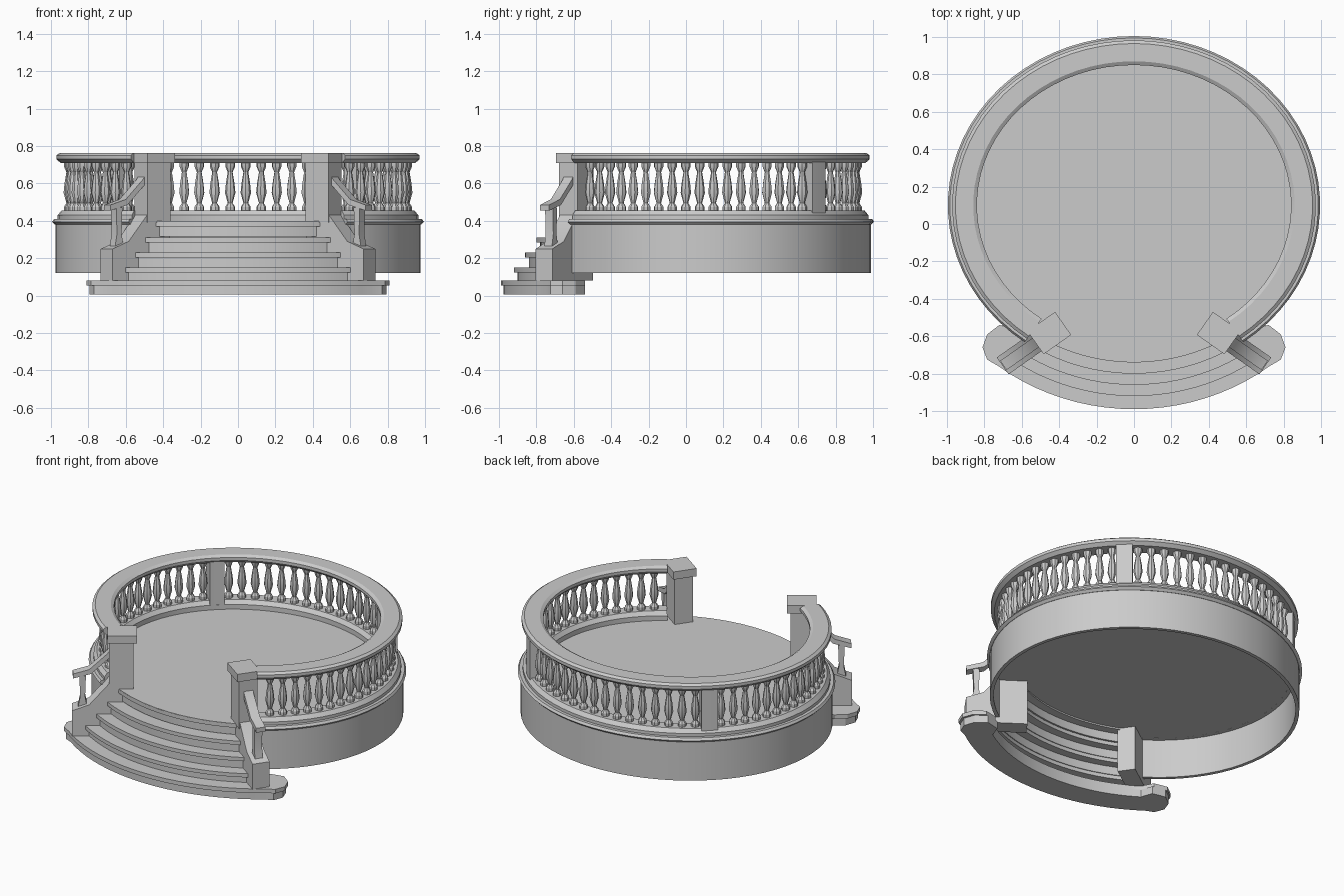
import bpy, bmesh, math
from math import sin, cos, radians, pi
from mathutils import Vector

if "Cube" in bpy.data.objects:
    bpy.data.objects.remove(bpy.data.objects["Cube"], do_unlink=True)

stone = bpy.data.materials.new("pale grey stone")
stone.use_nodes = True
GREY = (0.6, 0.6, 0.6, 1)
stone.diffuse_color = GREY
stone.node_tree.nodes["Principled BSDF"].inputs["Base Color"].default_value = GREY


def oval(r, a):
    """Plan point at radius r, angle a measured from the front."""
    return Vector((r * sin(a), 0.1 - (r - 0.09) * cos(a), 0))


def finish(name, bm):
    bmesh.ops.remove_doubles(bm, verts=bm.verts, dist=1e-5)
    bmesh.ops.recalc_face_normals(bm, faces=bm.faces)
    me = bpy.data.meshes.new(name)
    bm.to_mesh(me)
    bm.free()
    me.materials.append(stone)
    return place(name, me)


def place(name, me):
    ob = bpy.data.objects.new(name, me)
    bpy.context.collection.objects.link(ob)
    return ob


def sweep(name, profile, a0, a1, n=56):
    """Sweep an (r, z) outline along the oval, with closed ends."""
    bm = bmesh.new()
    rings = []
    for i in range(n + 1):
        a = a0 + (a1 - a0) * i / n
        rings.append([bm.verts.new(oval(r, a) + Vector((0, 0, z))) for r, z in profile])
    k = len(profile)
    for p, q in zip(rings, rings[1:]):
        for j in range(k):
            bm.faces.new((p[j], p[(j + 1) % k], q[(j + 1) % k], q[j]))
    bm.faces.new(rings[0])
    bm.faces.new(rings[-1])
    return finish(name, bm)


def prism(name, points, offset):
    """Extrude a flat outline by an offset vector."""
    bm = bmesh.new()
    face = bm.faces.new([bm.verts.new(p) for p in points])
    new = bmesh.ops.extrude_face_region(bm, geom=[face])["geom"]
    bmesh.ops.translate(bm, vec=offset, verts=[g for g in new if isinstance(g, bmesh.types.BMVert)])
    bmesh.ops.triangulate(bm, faces=[f for f in bm.faces if len(f.verts) > 4])
    return finish(name, bm)


def band(r0, r1, z0, z1):
    return [(r0, z0), (r1, z0), (r1, z1), (r0, z1)]


# Ring parts, open at the front
GAP = radians(36)
ring = (GAP, 2 * pi - GAP)
sweep("drum_wall", band(0.955, 0.978, 0.12, 0.39), *ring)
sweep("drum_lip", [(0.93, 0.38), (0.98, 0.38), (0.995, 0.395), (0.985, 0.41), (0.93, 0.41)], *ring)
sweep("balustrade_curb", [(0.85, 0.395), (0.965, 0.395), (0.965, 0.43), (0.945, 0.455), (0.87, 0.455), (0.85, 0.43)], *ring)
sweep("top_rail", [(0.86, 0.71), (0.95, 0.71), (0.972, 0.73), (0.972, 0.75), (0.955, 0.762),
                   (0.86, 0.762), (0.84, 0.75), (0.84, 0.73)], *ring)

# Floor
floor_edge = [oval(0.93, 2 * pi * i / 56) + Vector((0, 0, 0.38)) for i in range(56)]
prism("floor", floor_edge, Vector((0, 0, 0.018)))

# Balusters and the two diagonal posts
bm = bmesh.new()
turning = [(0.026, 0.45), (0.026, 0.475), (0.013, 0.495), (0.028, 0.55),
           (0.023, 0.6), (0.013, 0.66), (0.026, 0.69), (0.026, 0.715)]
sides = 8
rows = [[bm.verts.new((r * cos(2 * pi * i / sides), r * sin(2 * pi * i / sides), z))
         for i in range(sides)] for r, z in turning]
for p, q in zip(rows, rows[1:]):
    for i in range(sides):
        bm.faces.new((p[i], p[(i + 1) % sides], q[(i + 1) % sides], q[i]))
first = finish("baluster", bm)
baluster = first.data
bpy.data.objects.remove(first)

POST = radians(135)
HALF = radians(3.2)
for start, end, count in ((GAP, POST, 18), (POST, 2 * pi - POST, 16), (2 * pi - POST, 2 * pi - GAP, 18)):
    for i in range(count):
        a = start + (end - start) * (i + 1) / (count + 1)
        ob = place("baluster", baluster)
        ob.location = oval(0.905, a)
        ob.rotation_euler.z = a
for a in (POST, 2 * pi - POST):
    sweep("ring_post", band(0.85, 0.955, 0.41, 0.73), a - HALF, a + HALF, 2)

# Steps: a nosed tread with a riser below
STEP = 0.08
for name, r, top, half in (("landing_step", 0.93, 0.395, 0.45), ("upper_step", 0.99, 0.31, 0.51),
                           ("middle_step", 1.05, 0.23, 0.56), ("lower_step", 1.11, 0.15, 0.62)):
    a = math.asin(half / r)
    low = top - 0.025
    sweep(name, [(r - 0.09, top), (r, top), (r, low), (r - 0.02, low), (r - 0.02, top - STEP),
                 (r - 0.035, top - STEP), (r - 0.035, low), (r - 0.09, low)], -a, a, 20)


# Crescent base slab with rounded ends
def crescent(inset, z):
    n = 20
    a = radians(38)
    front = [oval(1.18 - inset, -a + 2 * a * i / n) for i in range(n + 1)]
    tip = [Vector((x - inset, y, 0)) for x, y in
           ((0.785, -0.725), (0.81, -0.66), (0.785, -0.59), (0.72, -0.54), (0.63, -0.56))]
    back = [oval(1.0, GAP - 2 * GAP * i / n) for i in range(n + 1)]
    far_tip = [Vector((-p.x, p.y, 0)) for p in reversed(tip)]
    return [p + Vector((0, 0, z)) for p in front + tip + back + far_tip]


prism("base_slab", crescent(0.015, 0.005), Vector((0, 0, 0.05)))
prism("base_nosing", crescent(0, 0.055), Vector((0, 0, 0.027)))

# Stair sides, mirrored
for s, side in ((1, "left"), (-1, "right")):
    along = Vector((0.818 * s, -0.576, 0))
    across = Vector((0.576 * s, 0.818, 0))
    origin = Vector((0.42 * s, -0.56, 0))

    def slab(name, outline, width):
        pts = [origin + along * u - across * width / 2 + Vector((0, 0, z)) for u, z in outline]
        return prism(side + "_" + name, pts, across * width)

    slab("stair_cheek", [(-0.03, 0.08), (0.345, 0.08), (0.345, 0.25), (0.24, 0.29), (0.12, 0.43), (-0.03, 0.47)], 0.11)
    slab("end_post", band(-0.03, 0.12, 0.39, 0.72), 0.12)
    slab("end_post_cap", band(-0.05, 0.13, 0.71, 0.762), 0.15)
    slab("newel", [(0.25, 0.25), (0.31, 0.25), (0.295, 0.33), (0.3, 0.47), (0.26, 0.47), (0.265, 0.33)], 0.05)
    slab("handrail", [(0.34, 0.455), (0.34, 0.485), (0.24, 0.515), (0.13, 0.62), (0.06, 0.725),
                      (0.06, 0.685), (0.12, 0.59), (0.23, 0.485)], 0.06)

# Smooth the curved surfaces, keeping edges sharp
bpy.ops.object.select_all(action="DESELECT")
seen = set()
for ob in bpy.context.collection.objects:
    if ob.type == "MESH" and ob.data.materials and ob.data.materials[0] == stone and ob.data.name not in seen:
        seen.add(ob.data.name)
        ob.select_set(True)
        bpy.context.view_layer.objects.active = ob
bpy.ops.object.shade_smooth_by_angle(angle=radians(30))
